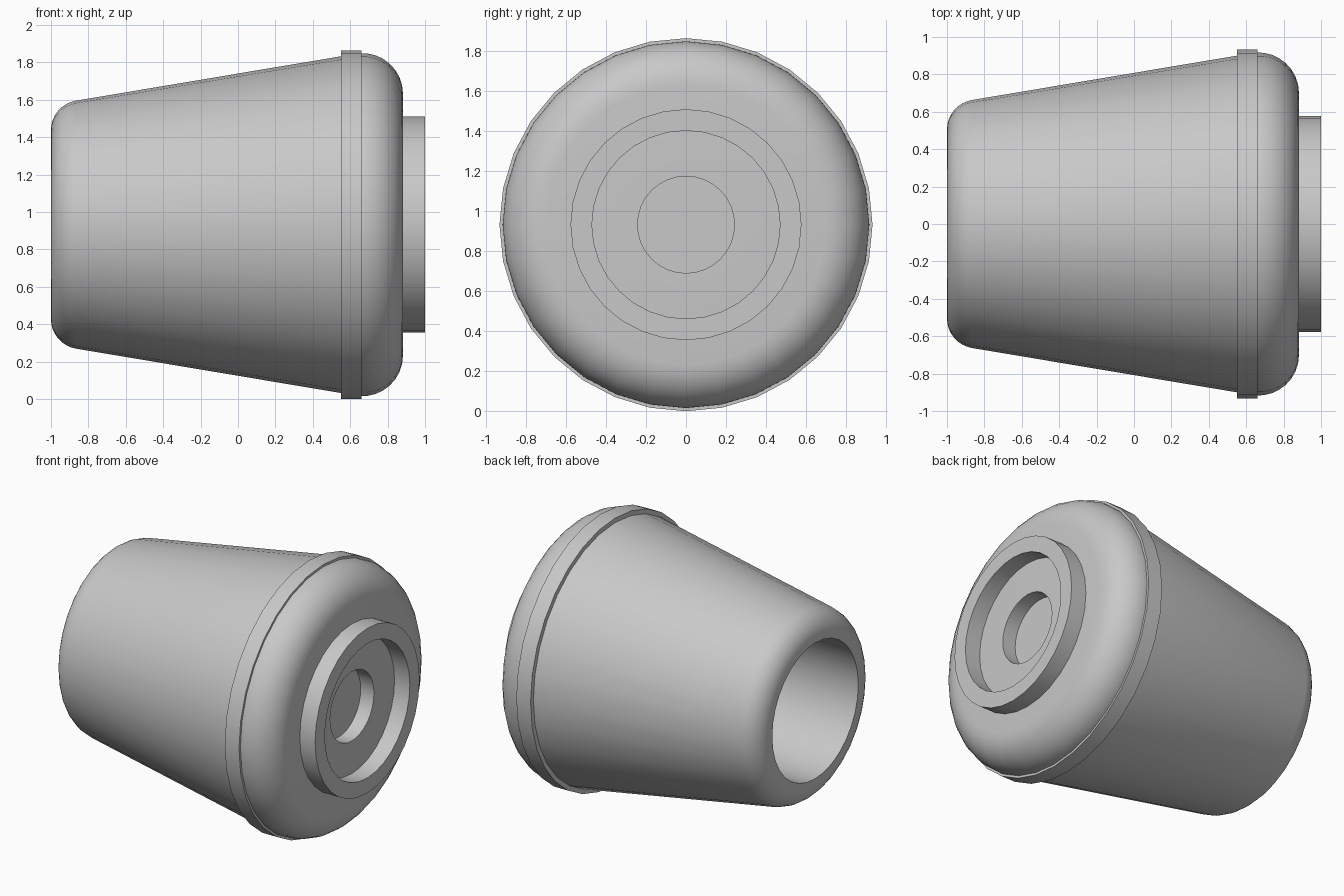
import bpy, bmesh, math
from mathutils import Vector

old = bpy.data.objects.get("Cube")
if old:
    bpy.data.objects.remove(old, do_unlink=True)

AXIS_Z = 0.932
SEGMENTS = 32

rubber = bpy.data.materials.new("grey rubber")
rubber.use_nodes = True
GREY = (0.58, 0.58, 0.58, 1)
rubber.diffuse_color = GREY
rubber.node_tree.nodes["Principled BSDF"].inputs["Base Color"].default_value = GREY


def arc(cx, cr, radius, start, end, steps=8):
    """Points of a rounded corner, as (x, radius) pairs; angles in degrees."""
    angles = [math.radians(start + (end - start) * i / steps) for i in range(steps + 1)]
    return [(cx + radius * math.cos(a), cr + radius * math.sin(a)) for a in angles]


def lathe(name, profile, closed=False):
    """Revolve (x, radius) points around the horizontal axis."""
    bm = bmesh.new()
    verts = [bm.verts.new((x, 0, r)) for x, r in profile]
    edges = [bm.edges.new(pair) for pair in zip(verts, verts[1:])]
    if closed:
        edges.append(bm.edges.new((verts[-1], verts[0])))
    bmesh.ops.spin(bm, geom=verts + edges, cent=Vector(), axis=(1, 0, 0),
                   angle=math.tau, steps=SEGMENTS)
    bmesh.ops.remove_doubles(bm, verts=bm.verts, dist=1e-4)
    bmesh.ops.recalc_face_normals(bm, faces=bm.faces)
    mesh = bpy.data.meshes.new(name)
    bm.to_mesh(mesh)
    bm.free()
    mesh.materials.append(rubber)
    obj = bpy.data.objects.new(name, mesh)
    obj.location.z = AXIS_Z
    bpy.context.collection.objects.link(obj)
    bpy.ops.object.select_all(action="DESELECT")
    obj.select_set(True)
    bpy.context.view_layer.objects.active = obj
    bpy.ops.object.shade_smooth_by_angle(angle=math.radians(35))
    return obj


# Tapered body: deep socket, rounded mouth, cone, rounded base, centre recess
socket = [(0.6, 0), (0.6, 0.475), (-1, 0.475)]
mouth = arc(-0.84, 0.505, 0.16, 180, 100)
base = arc(0.665, 0.70, 0.217, 95, 0)
recess = [(0.882, 0.242), (0.78, 0.242), (0.78, 0)]
lathe("body", socket + mouth + base + recess)

# Raised collar around the widest part
lathe("collar", [(0.55, 0.88), (0.55, 0.932), (0.66, 0.932), (0.66, 0.88)], closed=True)

# Projecting ring on the base
lathe("base_ring", [(0.87, 0.47), (0.87, 0.577), (1, 0.577), (1, 0.47)], closed=True)
